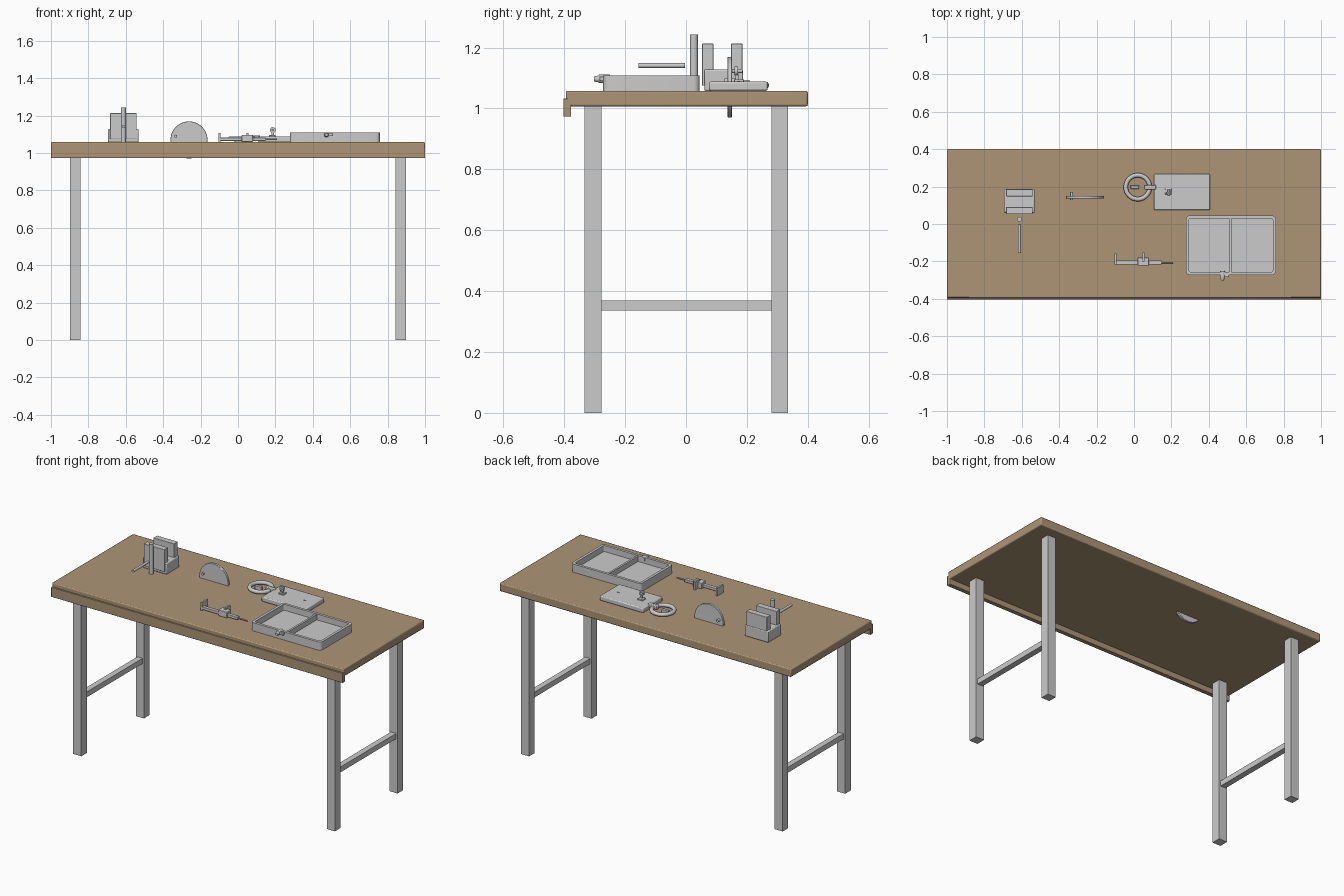
import bpy, bmesh, math
from mathutils import Vector

if "Cube" in bpy.data.objects:
    bpy.data.objects.remove(bpy.data.objects["Cube"])

wood = bpy.data.materials.new("wood")
wood.diffuse_color = (0.42, 0.30, 0.18, 1)
wood.use_nodes = True
wood.node_tree.nodes["Principled BSDF"].inputs["Base Color"].default_value = wood.diffuse_color


def finish(ob, name, bevel=0, segs=2, mat=None, smooth=False):
    ob.name = name
    if mat:
        ob.data.materials.append(mat)
    if bevel:
        m = ob.modifiers.new("bevel", 'BEVEL')
        m.width, m.segments, m.limit_method = bevel, segs, 'ANGLE'
    if bevel or smooth:
        bpy.ops.object.select_all(action='DESELECT')
        ob.select_set(True)
        bpy.context.view_layer.objects.active = ob
        bpy.ops.object.shade_smooth_by_angle(angle=math.radians(35))
    return ob


def from_bmesh(bm, name, **kw):
    bmesh.ops.recalc_face_normals(bm, faces=bm.faces)
    me = bpy.data.meshes.new(name)
    bm.to_mesh(me)
    bm.free()
    ob = bpy.data.objects.new(name, me)
    bpy.context.collection.objects.link(ob)
    return finish(ob, name, **kw)


def box(name, x, y, z, **kw):
    """Box given as (min, max) on each axis."""
    bm = bmesh.new()
    bmesh.ops.create_cube(bm, size=1)
    for v in bm.verts:
        v.co = Vector([(r[0] + r[1]) / 2 + c * (r[1] - r[0]) for c, r in zip(v.co, (x, y, z))])
    return from_bmesh(bm, name, **kw)


def rod(name, a, b, r, r2=None, n=24, bevel=0):
    """Cylinder or cone from point a to point b."""
    a, b = Vector(a), Vector(b)
    d = b - a
    bm = bmesh.new()
    bmesh.ops.create_cone(bm, cap_ends=True, segments=n, radius1=r,
                          radius2=r if r2 is None else r2, depth=d.length)
    q = d.to_track_quat('Z', 'Y')
    for v in bm.verts:
        v.co = q @ v.co + (a + b) / 2
    return from_bmesh(bm, name, smooth=True, bevel=bevel)


def rounded_loop(bm, x, y, r, z, n=5):
    """Rounded rectangle of vertices at height z."""
    verts = []
    corners = ((x[1] - r, y[1] - r), (x[0] + r, y[1] - r), (x[0] + r, y[0] + r), (x[1] - r, y[0] + r))
    for k, (cx, cy) in enumerate(corners):
        for i in range(n + 1):
            t = math.pi / 2 * (k + i / n)
            verts.append(bm.verts.new((cx + r * math.cos(t), cy + r * math.sin(t), z)))
    return verts


# Bench: top, front lip, legs and side stretchers
TOP = 1.058
box("bench_top", (-1, 1), (-0.395, 0.4), (1.007, TOP), mat=wood, bevel=0.006)
box("front_lip", (-1, 1), (-0.403, -0.377), (0.973, 1.033), mat=wood, bevel=0.002)
for s, side in ((-1, "left"), (1, "right")):
    x = sorted((s * 0.842, s * 0.898))
    box(side + "_front_leg", x, (-0.333, -0.277), (0, 1.008))
    box(side + "_back_leg", x, (0.281, 0.335), (0, 1.008))
    box(side + "_stretcher", (s * 0.87 - 0.018, s * 0.87 + 0.018), (-0.277, 0.281), (0.337, 0.37))

# Vise: base, two jaws, upright screw and handle
box("vise_base", (-0.695, -0.532), (0.06, 0.187), (TOP, 1.128), bevel=0.005)
box("vise_front_jaw", (-0.684, -0.542), (0.053, 0.09), (1.075, 1.213), bevel=0.002)
box("vise_back_jaw", (-0.684, -0.542), (0.148, 0.185), (1.1, 1.213), bevel=0.002)
rod("vise_upright_screw", (-0.613, 0.026, TOP), (-0.613, 0.026, 1.243), 0.013)
rod("vise_handle", (-0.613, -0.156, 1.141), (-0.613, -0.003, 1.141), 0.008)

# Upright disc sunk through the bench, with one hole and one pin
disc = rod("disc", (-0.262, 0.136, 1.07), (-0.262, 0.151, 1.07), 0.099, n=64, bevel=0.002)
cutter = rod("disc_hole_cutter", (-0.19, 0.1, 1.076), (-0.19, 0.2, 1.076), 0.009)
cutter.hide_render = True
cutter.hide_viewport = True
cutter.display_type = 'WIRE'
hole = disc.modifiers.new("hole", 'BOOLEAN')
hole.operation, hole.object = 'DIFFERENCE', cutter
rod("disc_pin", (-0.333, 0.127, 1.09), (-0.333, 0.17, 1.09), 0.008)

# Plate with ring, tab and small wheel
box("plate", (0.107, 0.406), (0.075, 0.268), (TOP, 1.088), bevel=0.006)
bpy.ops.mesh.primitive_torus_add(location=(0.02, 0.197, 1.076), major_radius=0.064,
                                 minor_radius=0.012, major_segments=48, minor_segments=12)
finish(bpy.context.object, "ring", smooth=True)
box("ring_tab", (0.053, 0.118), (0.185, 0.209), (1.07, 1.094), bevel=0.004)
box("ring_core", (-0.018, 0.027), (0.187, 0.206), (TOP, 1.082), bevel=0.003)
box("wheel_base", (0.166, 0.2), (0.158, 0.19), (1.086, 1.096), bevel=0.002)
box("wheel_post", (0.18, 0.192), (0.162, 0.172), (1.09, 1.115))
rod("wheel", (0.186, 0.16, 1.123), (0.186, 0.17, 1.123), 0.015)
rod("wheel_axle", (0.186, 0.151, 1.123), (0.186, 0.185, 1.123), 0.006)
for x in (0.332, 0.348):
    rod("plate_stud", (x, 0.173, 1.086), (x, 0.173, 1.09), 0.004, n=12)

# Sliding gauge: beam, slider, two jaws and thin tail
box("gauge_beam", (-0.1, 0.148), (-0.217, -0.195), (1.065, 1.082), bevel=0.002)
box("gauge_slider", (0.02, 0.08), (-0.223, -0.18), (1.06, 1.097), bevel=0.003)
box("gauge_fixed_jaw", (-0.105, -0.094), (-0.217, -0.157), (TOP, 1.108), bevel=0.001)
box("gauge_moving_jaw", (0.045, 0.056), (-0.2, -0.152), (TOP, 1.108), bevel=0.001)
rod("gauge_tail", (0.145, -0.206, 1.073), (0.208, -0.206, 1.073), 0.004, n=12)

# Open tray: rounded outer wall, inner wall, floor, divider
bm = bmesh.new()
tx, ty, w = (0.278, 0.758), (-0.272, 0.045), 0.016
ix, iy = (tx[0] + w, tx[1] - w), (ty[0] + w, ty[1] - w)
loops = [rounded_loop(bm, tx, ty, 0.02, TOP), rounded_loop(bm, tx, ty, 0.02, 1.109),
         rounded_loop(bm, ix, iy, 0.008, 1.109), rounded_loop(bm, ix, iy, 0.008, 1.072)]
for a, b in zip(loops, loops[1:]):
    for i in range(len(a)):
        j = (i + 1) % len(a)
        bm.faces.new((a[i], a[j], b[j], b[i]))
bm.faces.new(loops[0])
bm.faces.new(loops[-1])
from_bmesh(bm, "tray", smooth=True)
box("tray_divider", (0.508, 0.52), (iy[0], iy[1]), (1.07, 1.105))

# Tray latch on the front wall
rod("latch_collar", (0.473, -0.25, 1.097), (0.473, -0.285, 1.097), 0.014)
rod("latch_knob", (0.473, -0.285, 1.097), (0.473, -0.302, 1.097), 0.012, r2=0.008)
box("latch_bar", (0.46, 0.508), (-0.284, -0.265), (1.09, 1.105), bevel=0.002)
